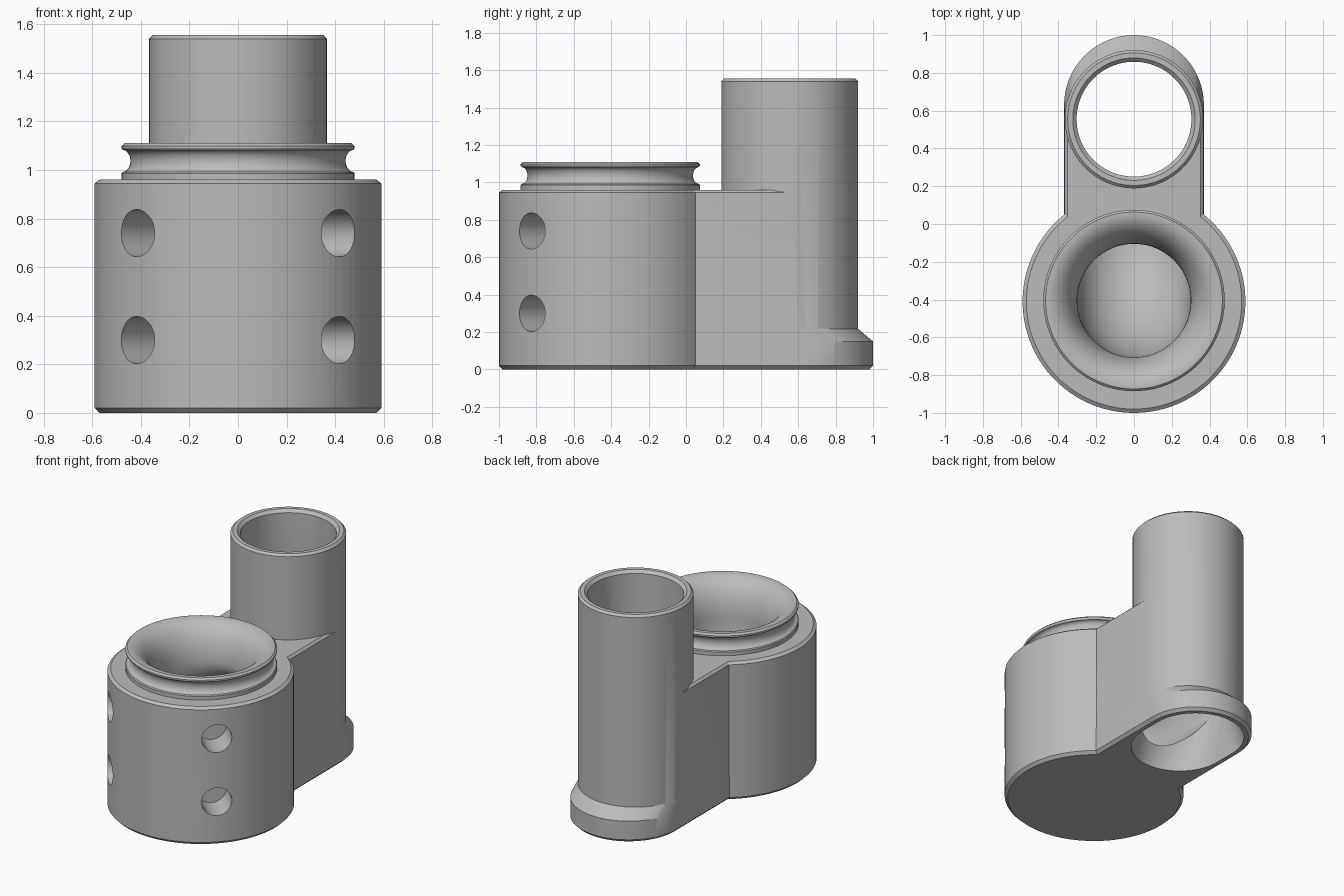
import bpy, bmesh, math
from mathutils import Vector

if "Cube" in bpy.data.objects:
    bpy.data.objects.remove(bpy.data.objects["Cube"], do_unlink=True)

SEG = 96
BODY_Y, TUBE_Y, FOOT_Y = -0.41, 0.555, 0.63

grey = bpy.data.materials.new("plain grey")
grey.use_nodes = True
grey.diffuse_color = (0.5, 0.5, 0.5, 1)
grey.node_tree.nodes["Principled BSDF"].inputs["Base Color"].default_value = (0.5, 0.5, 0.5, 1)


def slot_ring(z, r, front, back):
    """Rounded slot outline along y; a circle when front equals back."""
    ring = []
    for start, cy in ((0, back), (math.pi, front)):
        for i in range(SEG // 2):
            a = start + math.pi * (i + 0.5) / (SEG // 2)
            ring.append(Vector((r * math.cos(a), cy + r * math.sin(a), z)))
    return ring


def circle(z, r, y):
    return slot_ring(z, r, y, y)


def loft(name, rings):
    """Closed solid skinned over equal rings."""
    bm = bmesh.new()
    rows = [[bm.verts.new(p) for p in ring] for ring in rings]
    n = len(rows[0])
    for lo, hi in zip(rows, rows[1:]):
        for i in range(n):
            j = (i + 1) % n
            bm.faces.new((lo[i], lo[j], hi[j], hi[i]))
    bm.faces.new(rows[0])
    bm.faces.new(rows[-1])
    bmesh.ops.recalc_face_normals(bm, faces=bm.faces)
    mesh = bpy.data.meshes.new(name)
    bm.to_mesh(mesh)
    bm.free()
    mesh.materials.append(grey)
    obj = bpy.data.objects.new(name, mesh)
    bpy.context.collection.objects.link(obj)
    return obj


def combine(target, other, operation):
    mod = target.modifiers.new(operation.lower(), "BOOLEAN")
    mod.operation, mod.solver, mod.object = operation, "EXACT", other
    bpy.context.view_layer.objects.active = target
    bpy.ops.object.modifier_apply(modifier=mod.name)
    bpy.data.objects.remove(other, do_unlink=True)


# Round housing with chamfered rims
body = loft("manifold_body", [circle(z, r, BODY_Y) for z, r in
            ((0, 0.57), (0.02, 0.59), (0.945, 0.59), (0.96, 0.57))])

# Bridge to the tube, with the foot stepping out at the back
bridge = loft("bridge_and_foot", [slot_ring(z, r, 0, back) for z, r, back in (
    (0, 0.35, FOOT_Y), (0.02, 0.37, FOOT_Y), (0.15, 0.37, FOOT_Y),
    (0.22, 0.367, 0.55), (0.945, 0.367, 0.54), (0.96, 0.352, 0.54))])

# Tall tube
tube = loft("tall_tube", [circle(z, r, TUBE_Y) for z, r in
            ((0.1, 0.366), (1.54, 0.366), (1.555, 0.351))])

# Intake ring with a rounded groove
profile = [(0.9, 0.46), (0.96, 0.48), (0.985, 0.48)]
for i in range(13):
    a = math.pi * i / 12
    profile.append((1.037 - 0.045 * math.cos(a), 0.475 - 0.032 * math.sin(a)))
profile += [(1.09, 0.48), (1.098, 0.48), (1.11, 0.468)]
ring = loft("intake_ring", [circle(z, r, BODY_Y + 0.005) for z, r in profile])

for part in (bridge, tube, ring):
    combine(body, part, "UNION")

# Passage: flared bell, then an elbow turning back into the tube
bell_y, throat, bell_z, bend = BODY_Y + 0.005, 0.30, 0.86, 0.42
rings = [circle(1.2, 0.462, bell_y)]
for i in range(17):
    a = math.pi / 2 * (1 - i / 16)
    rings.append(circle(bell_z + 0.25 * math.sin(a),
                        throat + 0.162 * (1 - math.cos(a)), bell_y))
for i in range(1, 25):
    a = math.pi / 2 * i / 24
    rings.append([Vector((p.x,
                          bell_y + bend - (bend - p.y) * math.cos(a),
                          bell_z - (bend - p.y) * math.sin(a)))
                  for p in circle(0, throat, 0)])
rings.append([Vector((p.x, TUBE_Y, p.z)) for p in rings[-1]])
combine(body, loft("passage_cutter", rings), "DIFFERENCE")

# Tube bore, widening to a slot under the foot
bore = [slot_ring(z, 0.32, 0.47, FOOT_Y) for z in (-0.05, 0.02)]
bore += [circle(z, r, TUBE_Y) for z, r in
         ((0.25, 0.304), (1.535, 0.304), (1.575, 0.344))]
combine(body, loft("bore_cutter", bore), "DIFFERENCE")

# Two pairs of blind holes on the front diagonals
for side in (-1, 1):
    out = Vector((side, -1, 0)).normalized()
    across = Vector((0, 0, 1)).cross(out)
    for z in (0.30, 0.74):
        hole = [[Vector((0, BODY_Y, z)) + out * d
                 + across * (p.x) + Vector((0, 0, p.y))
                 for p in circle(0, 0.097, 0)] for d in (0.39, 0.7)]
        combine(body, loft("hole_cutter", hole), "DIFFERENCE")

bpy.ops.object.select_all(action="DESELECT")
body.select_set(True)
bpy.context.view_layer.objects.active = body
bpy.ops.object.shade_smooth_by_angle(angle=math.radians(28))
